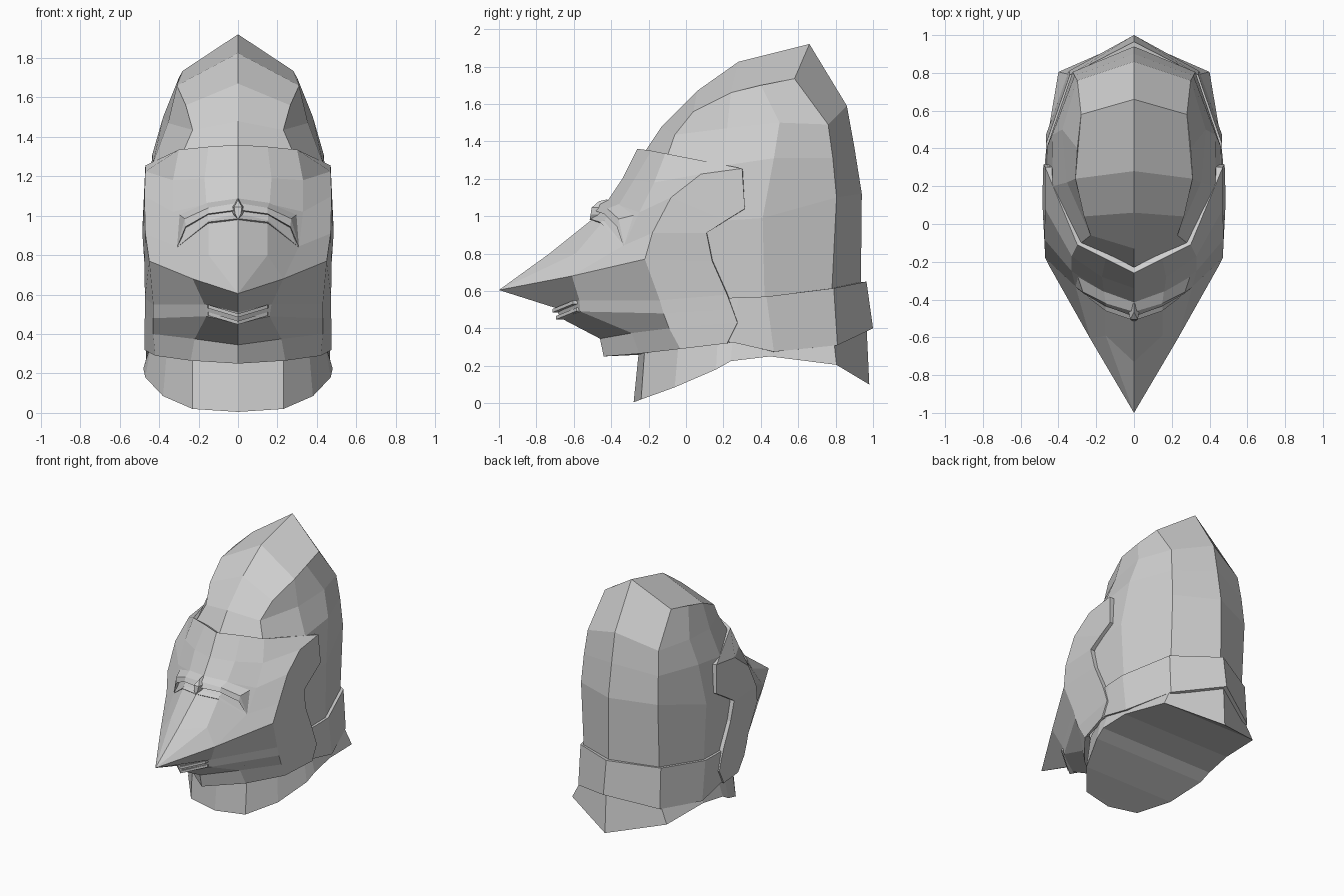
import bpy, bmesh
from mathutils import Vector

grey = bpy.data.materials.new("plain grey")
grey.diffuse_color = (0.62, 0.62, 0.62, 1)


def shell(name, grids, thickness=0.0, centre=(0, 0.1, 0.8)):
    """Faceted skin through half-grids of points, mirrored across x."""
    bm = bmesh.new()
    verts = {}

    def vert(p, side):
        key = (round(p[0] * side, 4) + 0.0, p[1], p[2])
        if key not in verts:
            verts[key] = bm.verts.new(key)
        return verts[key]

    for rows in grids:
        for a, b in zip(rows, rows[1:]):
            for i in range(len(a) - 1):
                for side in (1, -1):
                    quad = [vert(p, side) for p in (a[i], a[i + 1], b[i + 1], b[i])]
                    quad = list(dict.fromkeys(quad))
                    if len(quad) > 2 and not bm.faces.get(quad):
                        bm.faces.new(quad)
    # Face outwards
    bmesh.ops.recalc_face_normals(bm, faces=bm.faces)
    c = Vector(centre)
    if sum(f.calc_area() * f.normal.dot(f.calc_center_median() - c) for f in bm.faces) < 0:
        bmesh.ops.reverse_faces(bm, faces=bm.faces)
    me = bpy.data.meshes.new(name)
    bm.to_mesh(me)
    bm.free()
    me.materials.append(grey)
    ob = bpy.data.objects.new(name, me)
    bpy.context.collection.objects.link(ob)
    if thickness:
        mod = ob.modifiers.new("thickness", 'SOLIDIFY')
        mod.thickness = thickness
        mod.offset = -1
    return ob


# Tall crested skull: level rings from front centre to back centre
crown_back, crown_mid = (0, .66, 1.92), (0, .28, 1.825)
top = [(0, .06, 1.67), (.265, .04, 1.56), (.31, .24, 1.66),
       (.30, .40, 1.70), (.28, .58, 1.735), crown_back]
skull = [
    [(0, -.20, .55), (.33, -.08, .55), (.44, .10, .55), (.445, .42, .56), (.32, .78, .60), (0, .935, .64)],
    [(0, -.25, 1.0), (.33, -.10, 1.0), (.455, .12, .97), (.46, .41, .99), (.325, .805, 1.1), (0, .94, 1.12)],
    [(0, -.23, 1.33), (.28, -.10, 1.32), (.43, .20, 1.27), (.435, .47, 1.31), (.315, .785, 1.31), (0, .90, 1.37)],
    [(0, -.13, 1.48), (.23, -.06, 1.435), (.355, .22, 1.47), (.38, .50, 1.50), (.30, .76, 1.49), (0, .86, 1.59)],
    top,
]
cap_front = [[top[0], top[1]], [crown_mid, top[2]]]
cap_back = [[crown_mid, top[2], top[3]], [crown_back, top[4], top[4]]]
shell("skull", [skull, cap_front, cap_back])

# Face mask: visor, cheek panels and jaw share their seams
tip, beak_side, cheek_top = (0, -1.0, .605), (.23, -.61, .68), (.45, -.22, .77)
visor = [
    [(0, -.26, 1.36), (.15, -.185, 1.35), (.30, -.11, 1.335), (.47, .30, 1.255)],
    [(0, -.34, 1.20), (.17, -.28, 1.19), (.33, -.17, 1.18), (.47, .08, 1.225)],
    [(0, -.42, 1.08), (.16, -.36, 1.06), (.33, -.25, 1.02), (.475, -.08, 1.10)],
    [(0, -.505, .98), (.15, -.45, .965), (.31, -.33, .845), (.47, -.18, .91)],
    [(0, -.73, .80), (.15, -.59, .80), beak_side, cheek_top],
    [tip, tip, beak_side, cheek_top],
]
jaw = [
    [tip, beak_side, cheek_top],
    [(0, -.70, .51), (.17, -.57, .55), (.43, -.14, .55)],
    [(0, -.67, .455), (.16, -.565, .49), (.43, -.12, .48)],
    [(0, -.46, .345), (.22, -.29, .375), (.43, -.09, .40)],
    [(0, -.44, .25), (.24, -.25, .265), (.42, -.03, .29)],
    [(0, -.22, .26), (.22, -.18, .27), (.40, 0.0, .30)],
]
cheek_front = [r[-1] for r in visor[:5]] + [r[-1] for r in jaw[1:5]]
cheek_back = [(.47, .30, 1.255), (.48, .315, 1.04), (.483, .21, .975), (.485, .11, .91),
              (.475, .14, .76), (.472, .22, .58), (.472, .25, .50), (.475, .275, .43), (.475, .22, .32)]
shell("face_mask", [visor, jaw, [cheek_front, cheek_back]], 0.035)

# Collar band around the back of the head
shell("collar_band", [[
    [(.45, .15, .56), (.463, .28, .565), (.465, .43, .57), (.34, .79, .615), (0, .965, .65)],
    [(.455, .15, .33), (.466, .25, .325), (.467, .47, .275), (.345, .81, .31), (0, 1.0, .40)],
]], 0.04)

# Neck, flaring at the nape and closed underneath
neck_top = [(0, -.25, .30), (.23, -.22, .30), (.36, -.04, .32), (.44, .17, .35),
            (.445, .25, .35), (.45, .45, .30), (.335, .79, .34), (0, .965, .42)]
neck_low = [(0, -.28, .005), (.23, -.24, .02), (.38, -.06, .085), (.47, .16, .18),
            (.48, .24, .225), (.46, .45, .25), (.40, .805, .205), (0, .98, .10)]
shell("neck", [[neck_top, neck_low, [(0, y, z) for x, y, z in neck_low]]], centre=(0, .35, .3))

# Brow ridge: top face, front face and recessed underside, with outer corner flare
shell("brow_ridge", [[
    [(0, -.41, 1.09), (.16, -.345, 1.07), (.31, -.24, 1.015)],
    [(0, -.465, 1.065), (.15, -.42, 1.04), (.27, -.36, .985)],
    [(0, -.49, 1.03), (.15, -.435, 1.01), (.265, -.37, .945)],
    [(0, -.44, 1.02), (.15, -.39, 1.0), (.265, -.30, .935)],
], [
    [(.31, -.24, 1.015), (.315, -.25, .93)],
    [(.27, -.36, .985), (.31, -.33, .84)],
    [(.265, -.37, .945), (.31, -.335, .84)],
    [(.265, -.30, .935), (.30, -.31, .845)],
]], centre=(0, -.36, 1.0))

# Eye plates under the brow, sloping down to the outer corners
shell("eye_plate", [[
    [(0, -.47, 1.015), (.15, -.40, .995), (.268, -.32, .93)],
    [(0, -.512, .985), (.15, -.46, .968), (.31, -.338, .84)],
    [(0, -.49, .97), (.15, -.44, .95), (.30, -.32, .835)],
]], centre=(0, -.3, .9))

# Small gem between the brows
shell("brow_gem", [[
    [(0, -.42, 1.09), (0, -.465, 1.08)],
    [(.035, -.43, 1.045), (.02, -.505, 1.045)],
    [(.03, -.45, 1.01), (.015, -.51, 1.01)],
    [(0, -.48, .975), (0, -.515, .98)],
], [
    [(0, -.465, 1.08), (0, -.465, 1.08)],
    [(.02, -.505, 1.045), (0, -.505, 1.045)],
    [(.015, -.51, 1.01), (0, -.51, 1.01)],
    [(0, -.515, .98), (0, -.515, .98)],
]], centre=(0, -.44, 1.04))


# Lips: a thin upper and lower bar either side of a slit
def lip(name, z, depth, height):
    path = [(0, -.66, z), (.15, -.55, z + .045)]
    section = [(.04, height), (-depth, height), (-depth, 0), (.04, 0)]
    rows = [[(x, round(y + dy, 4), round(pz + dz, 4)) for x, y, pz in path]
            + [(.165, -.51, round(z + .05 + dz, 4))] for dy, dz in section]
    shell(name, [rows], centre=(0, -.62, z + height / 2))


lip("upper_lip", .485, .055, .018)
lip("lower_lip", .448, .035, .018)
